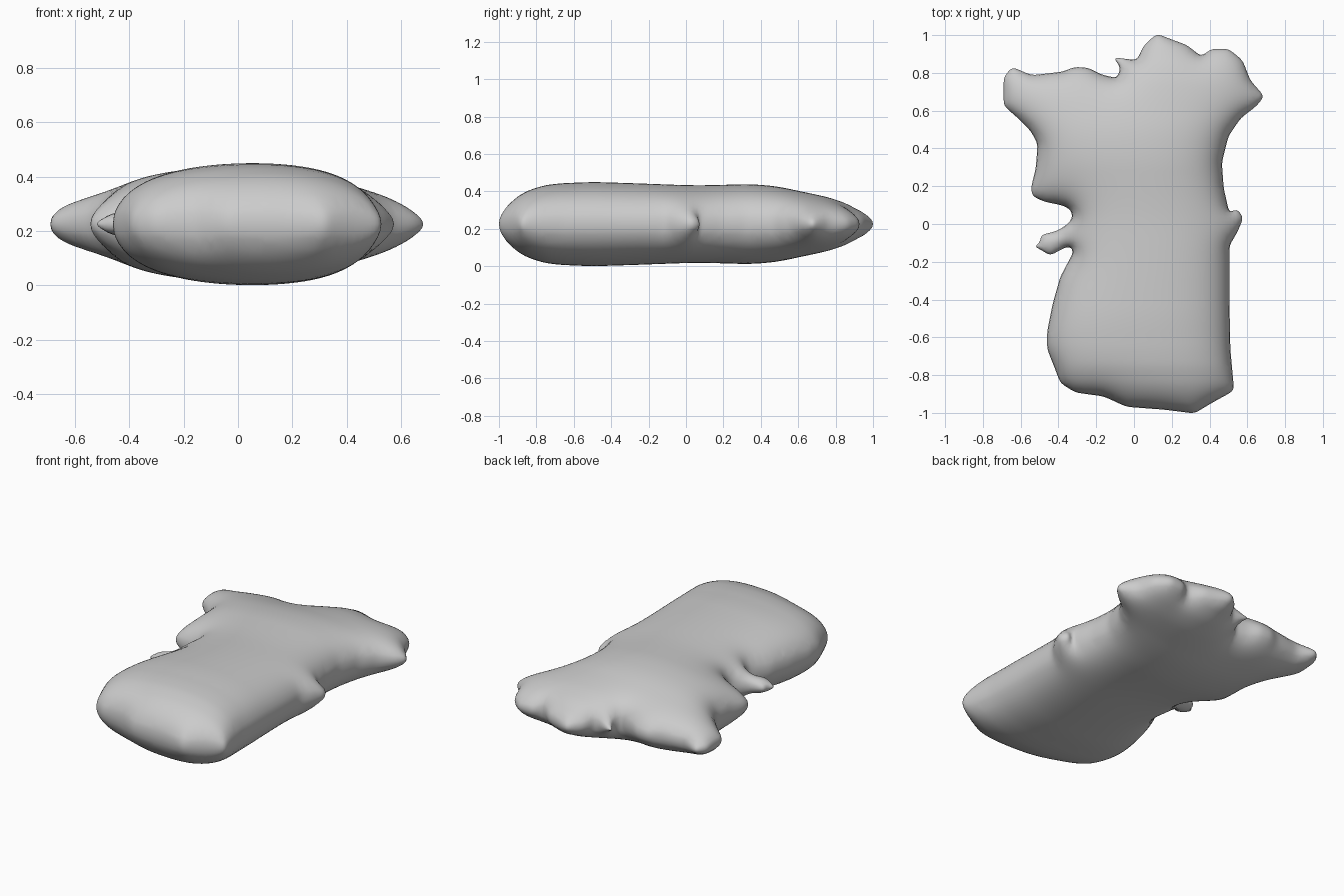
import bpy, bmesh, math
from mathutils import Vector, kdtree
from mathutils.geometry import delaunay_2d_cdt

if "Cube" in bpy.data.objects:
    bpy.data.objects.remove(bpy.data.objects["Cube"], do_unlink=True)

MID = 0.225      # height of the rim
STEP = 0.02      # spacing of the inner mesh
SCREEN = 5.0     # how flat the inflated middle gets

# Plan outline, clockwise from the front edge
OUTLINE = [
    (.32, -1), (.16, -.98), (-.04, -.965), (-.16, -.91), (-.31, -.89), (-.39, -.84),
    (-.42, -.76), (-.46, -.66), (-.46, -.57), (-.43, -.42), (-.39, -.28), (-.32, -.15),
    # small right nub
    (-.33, -.12), (-.365, -.125), (-.445, -.17), (-.48, -.145), (-.53, -.12),
    (-.495, -.1), (-.495, -.06), (-.45, -.05), (-.41, -.04), (-.36, -.01),
    # right flank and right corner lobe
    (-.325, .025), (-.33, .07), (-.375, .095), (-.475, .115), (-.54, .145), (-.545, .19),
    (-.52, .29), (-.51, .42), (-.545, .485), (-.62, .56), (-.69, .62), (-.69, .77),
    (-.645, .825), (-.6, .805), (-.54, .78), (-.46, .79), (-.375, .8), (-.315, .825),
    # back edge with its spur
    (-.24, .82), (-.175, .785), (-.09, .765), (-.07, .82), (-.11, .875), (.015, .86),
    (.05, .935), (.12, 1), (.21, .965), (.28, .94), (.355, .88), (.41, .92),
    # left corner lobe, left flank and left nub
    (.5, .92), (.575, .86), (.615, .755), (.69, .67), (.65, .62), (.565, .555),
    (.5, .46), (.465, .32), (.475, .185), (.505, .055), (.545, .08), (.58, .03),
    (.545, -.05), (.505, -.115), (.505, -.4), (.51, -.66), (.53, -.88), (.42, -.94),
]

# Half thickness along y
THICKNESS = [
    (-1, .03), (-.95, .105), (-.9, .15), (-.8, .197), (-.7, .216), (-.5, .225),
    (-.3, .219), (0, .208), (.1, .207), (.35, .214), (.5, .2), (.6, .177),
    (.7, .157), (.8, .132), (.9, .09), (1, .02),
]


def lookup(table, y):
    """Linear interpolation in a table of pairs."""
    for (a, p), (b, q) in zip(table, table[1:]):
        if y <= b:
            return p + (q - p) * max(0, (y - a) / (b - a))
    return table[-1][1]


def smooth_loop(points, gap, passes):
    """Resample a closed polyline evenly and round its corners."""
    loop = []
    for a, b in zip(points, points[1:] + points[:1]):
        a, b = Vector(a), Vector(b)
        n = max(1, round((b - a).length / gap))
        loop += [a.lerp(b, i / n) for i in range(n)]
    for _ in range(passes):
        loop = [(loop[i - 1] + p * 2 + loop[(i + 1) % len(loop)]) / 4
                for i, p in enumerate(loop)]
    return loop


def inside(p, loop):
    hit = False
    for i, b in enumerate(loop):
        a = loop[i - 1]
        if (a.y > p.y) != (b.y > p.y):
            if p.x < a.x + (b.x - a.x) * (p.y - a.y) / (b.y - a.y):
                hit = not hit
    return hit


def plan_mesh(loop):
    """Triangulate the outline with dense rings near the rim and a grid inside."""
    tree = kdtree.KDTree(len(loop))
    for i, p in enumerate(loop):
        tree.insert(p.to_3d(), i)
    tree.balance()
    points = list(loop)
    for depth in (.004, .011):
        for i, p in enumerate(loop):
            t = (loop[(i + 1) % len(loop)] - loop[i - 1]).normalized()
            q = p + Vector((t.y, -t.x)) * depth
            if tree.find(q.to_3d())[2] > depth * .9 and inside(q, loop):
                points.append(q)
    reach = int(1 / STEP)
    for i in range(-reach, reach + 1):
        for j in range(-reach, reach + 1):
            q = Vector((i, j)) * STEP
            if abs(q.x) < .7 and tree.find(q.to_3d())[2] > .018 and inside(q, loop):
                points.append(q)
    ring = list(range(len(loop)))[::-1]
    result = delaunay_2d_cdt(points, [], [ring], 1, 1e-6)
    return result[0], result[2]


def inflate(points, tris):
    """Solve a screened membrane over the plan; its root is a puffy height."""
    count = len(points)
    weights = [{} for _ in range(count)]
    area = [0.0] * count
    uses = {}
    for tri in tris:
        for n in range(3):
            i, j, k = tri[n], tri[n - 1], tri[n - 2]
            a, b = points[i] - points[k], points[j] - points[k]
            cross = max(abs(a.x * b.y - a.y * b.x), 1e-9)
            w = a.dot(b) / cross / 2
            weights[i][j] = weights[i].get(j, 0) + w
            weights[j][i] = weights[j].get(i, 0) + w
            area[k] += cross / 6
            edge = (min(i, j), max(i, j))
            uses[edge] = uses.get(edge, 0) + 1
    rim = {v for edge, n in uses.items() if n == 1 for v in edge}
    rows = []
    for i in range(count):
        if i not in rim and weights[i]:
            near = [(j, max(w, 1e-4)) for j, w in weights[i].items()]
            total = sum(w for _, w in near) + SCREEN ** 2 * area[i]
            rows.append((i, near, area[i], total))
    u = [0.0] * count
    for _ in range(160):
        for i, near, source, total in rows:
            s = source
            for j, w in near:
                s += w * u[j]
            u[i] += 1.75 * (s / total - u[i])
    return [math.sqrt(max(v, 0)) for v in u], rim


def fit_thickness(points, heights):
    """Scale each cross-section so the spine follows the thickness table."""
    peaks = {}
    for p, h in zip(points, heights):
        row = round(p.y / STEP)
        peaks[row] = max(peaks.get(row, 0), h)
    ratio = {r: min(1.6, max(.75, lookup(THICKNESS, r * STEP) / max(h, .01)))
             for r, h in peaks.items()}
    table = []
    for r in sorted(ratio):
        window = [ratio[n] for n in range(r - 3, r + 4) if n in ratio]
        table.append((r * STEP, sum(window) / len(window)))
    return [min(MID, h * lookup(table, p.y)) for p, h in zip(points, heights)]


# Puffy body: upper skin and mirrored lower skin joined at the rim
loop = smooth_loop(OUTLINE, .015, 3)
low, high = min(p.y for p in loop), max(p.y for p in loop)
loop = [Vector((p.x, (p.y - low) / (high - low) * 2 - 1)) for p in loop]
points, tris = plan_mesh(loop)
heights, rim = inflate(points, tris)
heights = fit_thickness(points, heights)

bm = bmesh.new()
top = [bm.verts.new((p.x, p.y, MID + h)) for p, h in zip(points, heights)]
bottom = [top[i] if i in rim else bm.verts.new((p.x, p.y, MID - heights[i]))
          for i, p in enumerate(points)]
for tri in tris:
    for skin, order in ((top, tri), (bottom, tri[::-1])):
        corners = [skin[i] for i in order]
        if bm.faces.get(corners) is None:
            bm.faces.new(corners)
bmesh.ops.delete(bm, geom=[v for v in bm.verts if not v.link_faces], context='VERTS')
bmesh.ops.recalc_face_normals(bm, faces=bm.faces)
mesh = bpy.data.meshes.new("puffy_body")
bm.to_mesh(mesh)
bm.free()
body = bpy.data.objects.new("puffy_body", mesh)
bpy.context.collection.objects.link(body)

# Plain grey surface
grey = bpy.data.materials.new("plain_grey")
grey.use_nodes = True
colour = (.6, .6, .6, 1)
grey.diffuse_color = colour
grey.node_tree.nodes["Principled BSDF"].inputs["Base Color"].default_value = colour
mesh.materials.append(grey)

bpy.ops.object.select_all(action='DESELECT')
body.select_set(True)
bpy.context.view_layer.objects.active = body
bpy.ops.object.shade_smooth_by_angle(angle=math.radians(60))
